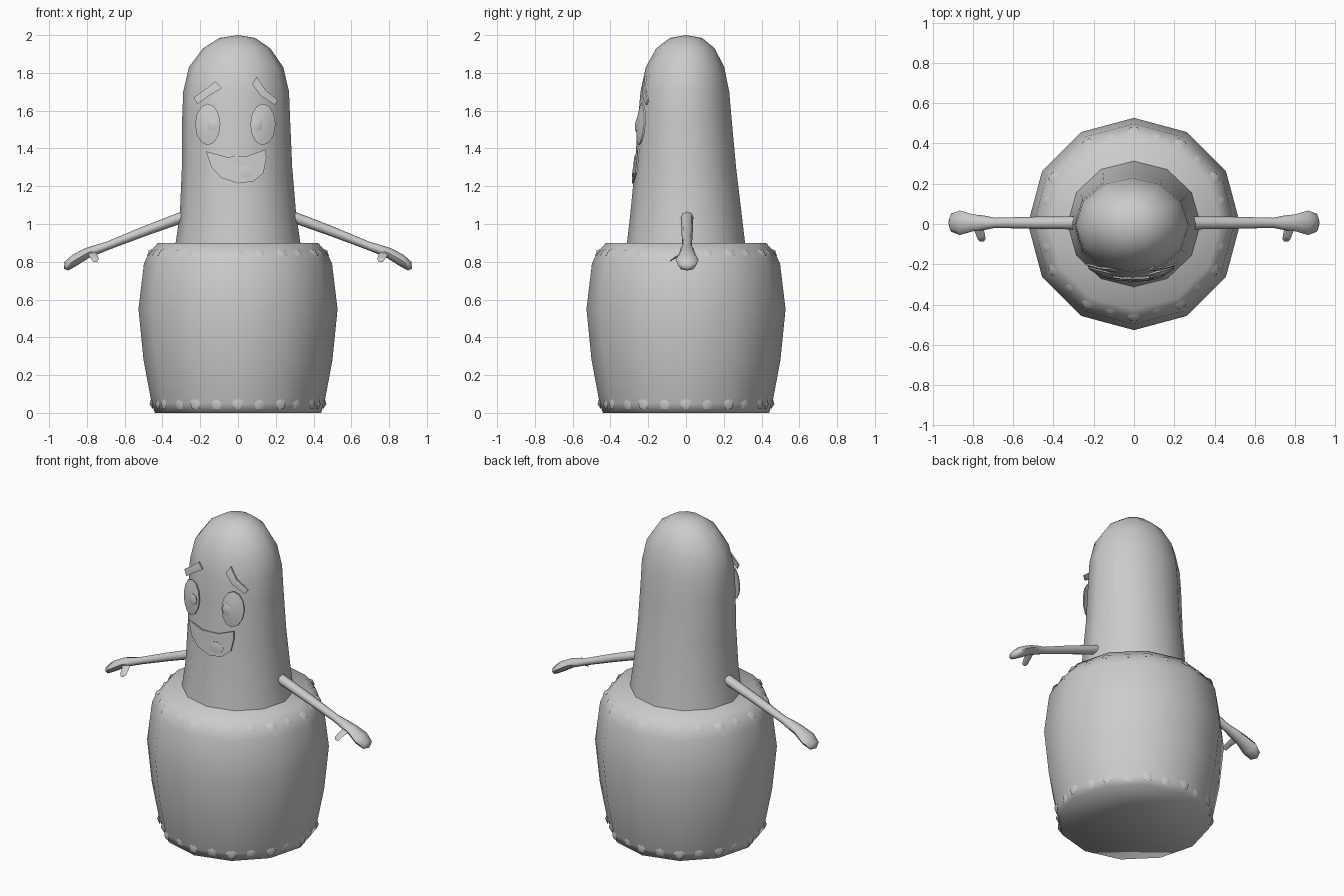
import bpy, bmesh
from math import sin, cos, pi, sqrt, radians
from mathutils import Vector

old = bpy.data.objects.get("Cube")
if old:
    bpy.data.objects.remove(old)

grey = bpy.data.materials.new("light grey")
grey.use_nodes = True
colour = (0.6, 0.6, 0.6, 1)
grey.diffuse_color = colour
grey.node_tree.nodes["Principled BSDF"].inputs["Base Color"].default_value = colour


def finish(bm, name, angle):
    bmesh.ops.recalc_face_normals(bm, faces=bm.faces)
    mesh = bpy.data.meshes.new(name)
    bm.to_mesh(mesh)
    bm.free()
    mesh.materials.append(grey)
    ob = bpy.data.objects.new(name, mesh)
    bpy.context.collection.objects.link(ob)
    bpy.ops.object.select_all(action='DESELECT')
    ob.select_set(True)
    bpy.context.view_layer.objects.active = ob
    bpy.ops.object.shade_smooth_by_angle(angle=radians(angle))


def bridge(bm, a, b):
    for i in range(len(a)):
        j = (i + 1) % len(a)
        bm.faces.new((a[i], a[j], b[j], b[i]))


def fan(bm, ring, tip):
    v = bm.verts.new(tip)
    for i in range(len(ring)):
        bm.faces.new((ring[i], ring[(i + 1) % len(ring)], v))


def loft(rings, start, end, name, angle=60):
    """Skin point rings and close both ends with fans."""
    bm = bmesh.new()
    rows = [[bm.verts.new(p) for p in r] for r in rings]
    for a, b in zip(rows, rows[1:]):
        bridge(bm, a, b)
    fan(bm, rows[0], start)
    fan(bm, rows[-1], end)
    finish(bm, name, angle)


def oval(z, rx, ry, cx=0, cy=0, n=12):
    return [(cx + rx * sin(2 * pi * i / n), cy + ry * cos(2 * pi * i / n), z) for i in range(n)]


# Barrel-shaped base with a shallow hollow underneath
barrel = [(0, 0.44), (0.05, 0.457), (0.28, 0.50), (0.55, 0.527),
          (0.79, 0.498), (0.84, 0.475), (0.90, 0.425)]
loft([oval(z, r, r) for z, r in barrel], (0, 0, 0.08), (0, 0, 0.90), "barrel_base", 150)

# Tall rounded head: height, half width, half depth, centre x, centre y
head = [(0.88, 0.333, 0.315, 0, 0), (1.05, 0.308, 0.295, 0, 0), (1.30, 0.292, 0.268, -0.005, -0.003),
        (1.55, 0.286, 0.248, -0.01, -0.006), (1.70, 0.28, 0.235, -0.01, -0.006),
        (1.83, 0.25, 0.208, -0.01, -0.005), (1.93, 0.178, 0.155, -0.007, -0.003),
        (1.985, 0.095, 0.085, -0.004, 0)]
loft([oval(*h) for h in head], (0, 0, 0.88), (0, 0, 2.0), "head")


def head_front(x, z):
    """Depth of the head's front surface at x, z."""
    for a, b in zip(head, head[1:]):
        if a[0] <= z <= b[0]:
            t = (z - a[0]) / (b[0] - a[0])
            _, rx, ry, cx, cy = [p + (q - p) * t for p, q in zip(a, b)]
            return cy - ry * sqrt(max(0, 1 - ((x - cx) / rx) ** 2))


def face_plate(name, outline, wrap, lift, bulge=0):
    """Thin plate on the face; wrap is how far it follows the head's curve."""
    bm = bmesh.new()
    mx = sum(p[0] for p in outline) / len(outline)
    mz = sum(p[1] for p in outline) / len(outline)

    def point(p, s, out):
        x, z = mx + (p[0] - mx) * s, mz + (p[1] - mz) * s
        return (x, head_front(x * wrap, z) - out, z)

    rows = [[bm.verts.new(point(p, s, out)) for p in outline]
            for s, out in ((1, lift - 0.009), (1, lift), (0.55, lift + bulge * 0.7))]
    for a, b in zip(rows, rows[1:]):
        bridge(bm, a, b)
    fan(bm, rows[0], point((mx, mz), 1, lift - 0.009))
    fan(bm, rows[-1], point((mx, mz), 1, lift + bulge))
    finish(bm, name, 40)


def ellipse(cx, cz, rx, rz, n=12):
    return [(cx + rx * cos(2 * pi * i / n), cz + rz * sin(2 * pi * i / n)) for i in range(n)]


# Eyes with pupils
for side, x, px in (("right", -0.16, -0.135), ("left", 0.132, 0.105)):
    face_plate(side + "_eye", ellipse(x, 1.527, 0.067, 0.11), 0.75, 0.009, 0.012)
    face_plate(side + "_pupil", ellipse(px, 1.525, 0.03, 0.037, 8), 0.75, 0.019, 0.006)

# Raised eyebrows
face_plate("right_eyebrow", [(-0.235, 1.67), (-0.17, 1.715), (-0.12, 1.755), (-0.085, 1.72),
                             (-0.15, 1.68), (-0.215, 1.635)], 0.75, 0.006)
face_plate("left_eyebrow", [(0.075, 1.74), (0.10, 1.78), (0.145, 1.71), (0.212, 1.655),
                            (0.195, 1.63), (0.12, 1.68)], 0.75, 0.006)

# Open smile and tongue
face_plate("mouth", [(-0.17, 1.385), (-0.06, 1.355), (0.05, 1.36), (0.148, 1.395), (0.15, 1.35),
                     (0.135, 1.27), (0.08, 1.225), (0, 1.215), (-0.09, 1.245), (-0.14, 1.30)], 0.65, 0.008)
face_plate("tongue", ellipse(0.04, 1.275, 0.05, 0.035, 8), 0.65, 0.009, 0.003)


# Rows of shallow five-sided studs around the barrel
def stud_row(name, z, radius, tilt, count=24):
    bm = bmesh.new()
    for i in range(count):
        a = 2 * pi * i / count
        # flat sides of the barrel sit closer to the axis than its corners
        off = (a % (pi / 6)) - pi / 12
        r = radius * cos(pi / 12) / cos(off)
        out = Vector((sin(a) * cos(tilt), cos(a) * cos(tilt), sin(tilt)))
        side = Vector((cos(a), -sin(a), 0))
        up = side.cross(out)
        c = Vector((sin(a) * r, cos(a) * r, z))
        ring = [bm.verts.new(c + (side * sin(k * 2 * pi / 5) + up * cos(k * 2 * pi / 5)) * 0.033)
                for k in range(5)]
        fan(bm, ring, c + out * 0.013)
        fan(bm, ring, c - out * 0.013)
    finish(bm, name, 60)


stud_row("lower_studs", 0.048, 0.455, -0.1)
stud_row("upper_studs", 0.85, 0.463, 0.75)

# Arms ending in mitten hands: x, z, half depth, half thickness
arm = [(0.27, 1.045, 0.033, 0.030), (0.50, 0.960, 0.030, 0.026), (0.69, 0.885, 0.025, 0.022),
       (0.745, 0.866, 0.036, 0.025), (0.80, 0.846, 0.042, 0.028), (0.865, 0.808, 0.061, 0.031),
       (0.908, 0.777, 0.045, 0.025)]
slope = Vector((0.37, 0, 0.93))


def arm_ring(x, z, ry, rz, n=8):
    return [Vector((x, 0.006 + ry * cos(2 * pi * i / n), z)) + slope * rz * sin(2 * pi * i / n)
            for i in range(n)]


def thumb_ring(c, r, n=6):
    return [(c[0] + r * cos(2 * pi * i / n), c[1] + r * 0.7 * sin(2 * pi * i / n),
             c[2] + r * 0.7 * sin(2 * pi * i / n)) for i in range(n)]


def mirrored(rings, start, end, name):
    for label, s in (("left_", 1), ("right_", -1)):
        flip = lambda p: (p[0] * s, p[1], p[2])
        loft([[flip(p) for p in r] for r in rings], flip(start), flip(end), label + name)


mirrored([arm_ring(*a) for a in arm], (0.27, 0.006, 1.045), (0.922, 0.006, 0.763), "arm")
thumb = [((0.778, -0.01, 0.85), 0.028), ((0.765, -0.045, 0.83), 0.023), ((0.757, -0.075, 0.812), 0.020)]
mirrored([thumb_ring(*t) for t in thumb], thumb[0][0], (0.755, -0.088, 0.803), "thumb")
